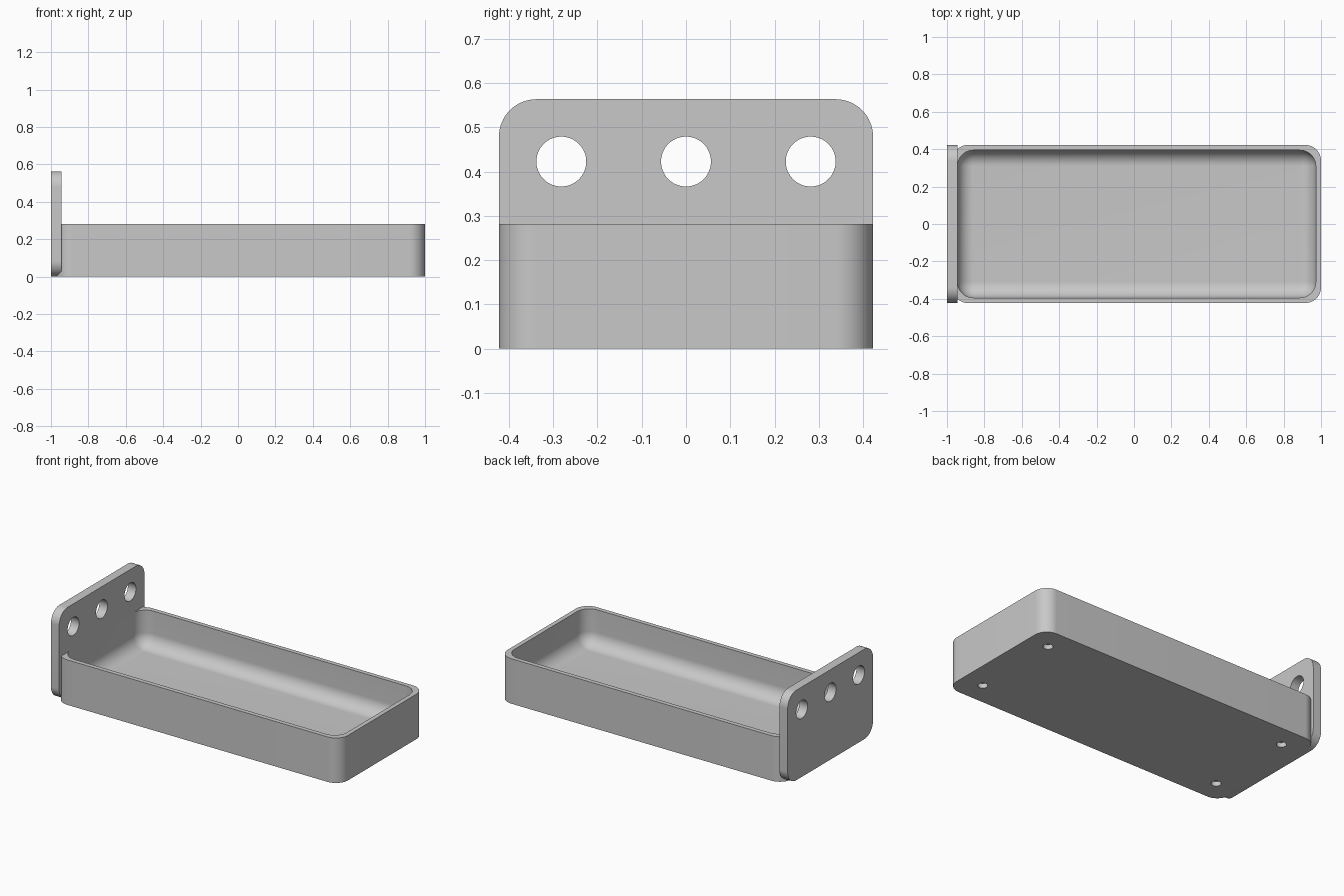
import bpy, bmesh
from math import sin, cos, pi, radians
from mathutils import Matrix, Vector

if "Cube" in bpy.data.objects:
    bpy.data.objects.remove(bpy.data.objects["Cube"], do_unlink=True)

U = 2 / 71                      # one design step; the model is 71 steps long
SEG = 16                        # segments per rounded corner

grey = bpy.data.materials.new("plain grey")
grey.use_nodes = True
grey.diffuse_color = (0.58, 0.58, 0.58, 1)
grey.node_tree.nodes["Principled BSDF"].inputs["Base Color"].default_value = grey.diffuse_color


def rounded_rect(w, h, r):
    """Outline of a centred rounded rectangle, counter-clockwise."""
    pts = []
    for k, (sx, sy) in enumerate([(1, 1), (-1, 1), (-1, -1), (1, -1)]):
        for i in range(SEG + 1):
            a = (k + i / SEG) * pi / 2
            pts.append((sx * (w / 2 - r) + r * cos(a), sy * (h / 2 - r) + r * sin(a)))
    return pts


def loft(name, rings, matrix):
    """Closed solid through (outline, height) rings, in design steps."""
    bm = bmesh.new()
    loops = [[bm.verts.new((x, y, z)) for x, y in pts] for pts, z in rings]
    for a, b in zip(loops, loops[1:]):
        for i in range(len(a)):
            j = (i + 1) % len(a)
            bm.faces.new((a[i], a[j], b[j], b[i]))
    bm.faces.new(loops[0][::-1])
    bm.faces.new(loops[-1])
    bmesh.ops.remove_doubles(bm, verts=bm.verts, dist=1e-4)
    bmesh.ops.recalc_face_normals(bm, faces=bm.faces)
    bm.transform(Matrix.Scale(U, 4) @ matrix)
    mesh = bpy.data.meshes.new(name)
    bm.to_mesh(mesh)
    bm.free()
    mesh.materials.append(grey)
    obj = bpy.data.objects.new(name, mesh)
    bpy.context.collection.objects.link(obj)
    return obj


def prism(name, w, h, r, depth, matrix):
    outline = rounded_rect(w, h, r)
    return loft(name, [(outline, 0), (outline, depth)], matrix)


def finish(obj, cutters):
    """Cut the holes, then smooth the rounded faces."""
    for c in cutters:
        mod = obj.modifiers.new("cut", 'BOOLEAN')
        mod.operation, mod.solver, mod.object = 'DIFFERENCE', 'EXACT', c
    bpy.ops.object.select_all(action='DESELECT')
    obj.select_set(True)
    bpy.context.view_layer.objects.active = obj
    bpy.ops.object.convert(target='MESH')
    bpy.ops.object.shade_smooth_by_angle(angle=radians(30))
    for c in cutters:
        bpy.data.objects.remove(c, do_unlink=True)


# Tray with a filleted cavity and four blind holes underneath
centre = Vector((0.5, 0, 0))
tray = prism("tray", 70, 30, 3, 10, Matrix.Translation(centre))
fillet, floor = 3, 2
rings = []
for i in range(SEG + 1):
    a = i / SEG * pi / 2
    inset = fillet * (1 - sin(a))
    r = max(fillet - inset, 0.01)
    rings.append((rounded_rect(68 - 2 * inset, 28 - 2 * inset, r),
                  floor + fillet * (1 - cos(a))))
rings.append((rounded_rect(68, 28, fillet), 11))
cuts = [loft("cavity_cutter", rings, Matrix.Translation(centre))]
for sx in (-1, 1):
    for sy in (-1, 1):
        at = centre + Vector((30 * sx, 10 * sy, -1))
        cuts.append(prism("foot_hole_cutter", 2, 2, 1, 2, Matrix.Translation(at)))
finish(tray, cuts)

# Upright mounting plate with three screw holes
stand = Matrix(((0, 0, 1, -35.5), (1, 0, 0, 0), (0, 1, 0, 0), (0, 0, 0, 1)))
plate = prism("mounting_plate", 30, 20, 3, 2, stand @ Matrix.Translation((0, 10, 0)))
finish(plate, [prism("screw_hole_cutter", 4, 4, 2, 4,
                     stand @ Matrix.Translation((y, 15, -1))) for y in (-10, 0, 10)])
